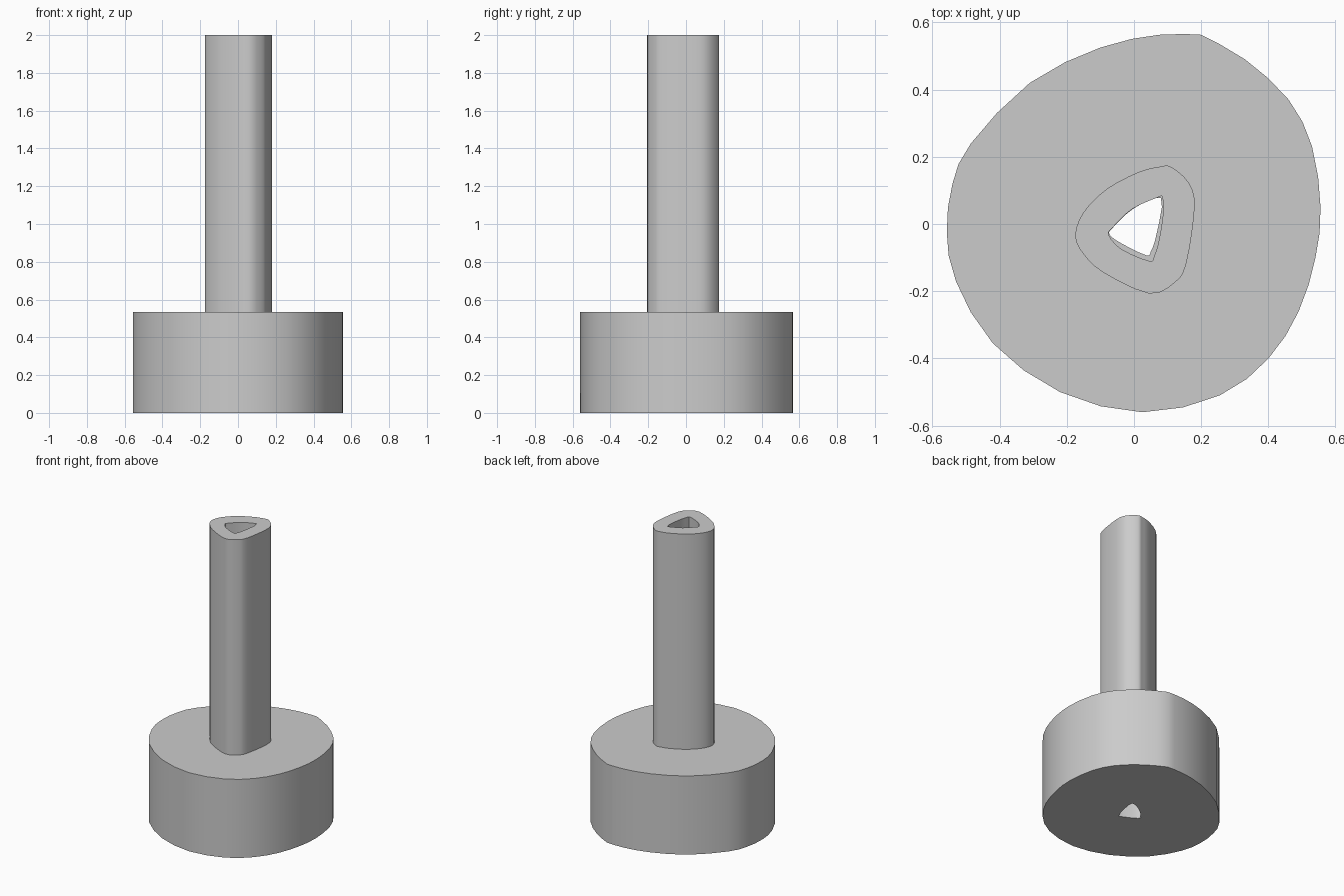
import bpy
import bmesh
from math import radians
from mathutils import Vector

cube = bpy.data.objects.get("Cube")
if cube:
    bpy.data.objects.remove(cube, do_unlink=True)

grey = bpy.data.materials.new("plain_grey")
grey.use_nodes = True
grey.diffuse_color = (0.6, 0.6, 0.6, 1)
grey.node_tree.nodes["Principled BSDF"].inputs["Base Color"].default_value = grey.diffuse_color


def smooth_loop(points, steps, corner=False):
    """Closed Catmull-Rom outline; corner keeps the first point sharp."""
    pts = [Vector(p) for p in points]
    count = len(pts)
    outline = []
    for i in range(count):
        b, c = pts[i], pts[(i + 1) % count]
        a, d = pts[i - 1], pts[(i + 2) % count]
        if corner and i == 0:
            a = b
        if corner and i == count - 1:
            d = c
        for s in range(steps):
            t = s / steps
            outline.append((b * 2 + (c - a) * t
                            + (a * 2 - b * 5 + c * 4 - d) * t ** 2
                            + (b * 3 - a - c * 3 + d) * t ** 3) / 2)
    return outline


def hollow_prism(name, outer, inner, bottom, top, keep_bottom=True):
    """Extrude an outline with a hole through it."""
    bm = bmesh.new()
    edges = []
    for outline in (outer, inner):
        ring = [bm.verts.new((p.x, p.y, bottom)) for p in outline]
        for i, vert in enumerate(ring):
            edges.append(bm.edges.new((ring[i - 1], vert)))
    bmesh.ops.triangle_fill(bm, edges=edges, use_beauty=True, normal=(0, 0, 1))
    lower = bm.faces[:]
    made = bmesh.ops.extrude_face_region(bm, geom=lower, use_keep_orig=True)["geom"]
    for item in made:
        if isinstance(item, bmesh.types.BMVert):
            item.co.z = top
    bmesh.ops.recalc_face_normals(bm, faces=bm.faces[:])
    if not keep_bottom:
        hidden = [f for f in bm.faces if all(v.co.z < bottom + 0.001 for v in f.verts)]
        bmesh.ops.delete(bm, geom=hidden, context='FACES_ONLY')
    mesh = bpy.data.meshes.new(name)
    bm.to_mesh(mesh)
    bm.free()
    mesh.materials.append(grey)
    obj = bpy.data.objects.new(name, mesh)
    bpy.context.collection.objects.link(obj)
    bpy.ops.object.select_all(action='DESELECT')
    obj.select_set(True)
    bpy.context.view_layer.objects.active = obj
    bpy.ops.object.shade_smooth_by_angle(angle=radians(35))
    return obj


# Wide base: rounded outline with one sharp corner at the back
base_outline = smooth_loop([
    (0.2, 0.563), (0.33, 0.49), (0.46, 0.37), (0.53, 0.23), (0.555, 0.05),
    (0.54, -0.1), (0.49, -0.26), (0.4, -0.4), (0.255, -0.51), (0.025, -0.56),
    (-0.22, -0.5), (-0.42, -0.355), (-0.53, -0.17), (-0.557, -0.025), (-0.54, 0.12),
    (-0.485, 0.24), (-0.31, 0.42), (-0.1, 0.525), (0.075, 0.563)], 2, corner=True)

# Stem: soft three-sided outline
stem_outline = smooth_loop([
    (0.11, 0.17), (0.165, 0.12), (0.18, 0.045), (0.155, -0.12), (0.12, -0.175),
    (0.045, -0.207), (-0.09, -0.145), (-0.15, -0.09), (-0.175, -0.035),
    (-0.15, 0.035), (-0.08, 0.105), (0.015, 0.155), (0.075, 0.17)], 3)

# Three-sided bore, slightly narrower through the base
stem_bore = smooth_loop([
    (0.083, 0.08), (0.088, 0.045), (0.075, -0.045), (0.06, -0.095), (0.045, -0.11),
    (-0.037, -0.075), (-0.075, -0.033), (-0.063, -0.01), (-0.005, 0.045), (0.073, 0.08)], 3)
base_bore = smooth_loop([
    (0.08, 0.078), (0.067, -0.03), (0.05, -0.082), (0.036, -0.093),
    (-0.037, -0.058), (-0.073, -0.031), (-0.062, -0.01), (-0.004, 0.044)], 3)

hollow_prism("base", base_outline, base_bore, 0, 0.535)
hollow_prism("stem", stem_outline, stem_bore, 0.535, 2, keep_bottom=False)
